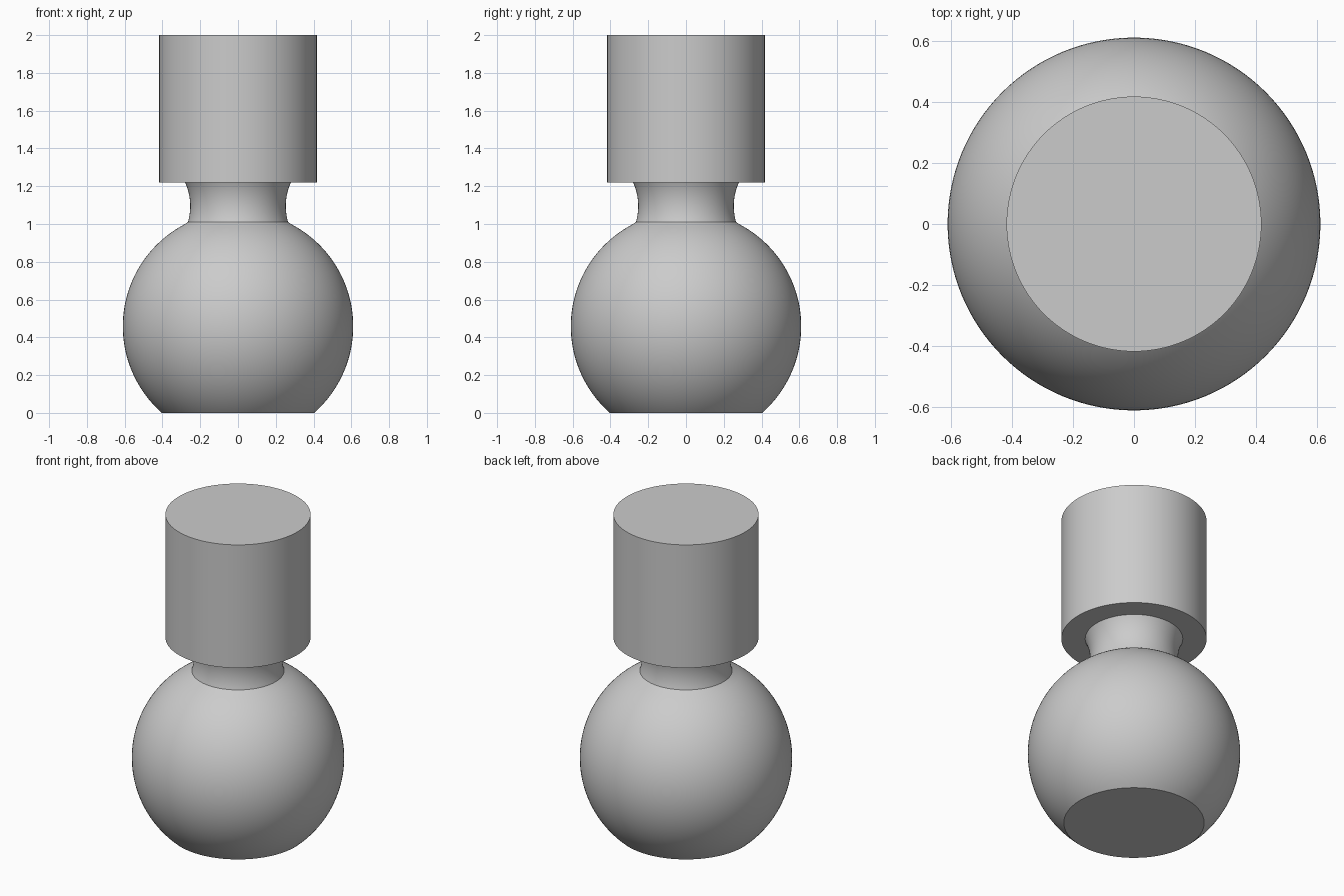
import bpy
import bmesh
from math import pi, sin, cos, asin, acos, sqrt

cube = bpy.data.objects.get("Cube")
if cube:
    bpy.data.objects.remove(cube, do_unlink=True)

SEGMENTS = 128

# One plain grey for the whole model
grey = bpy.data.materials.new("plain grey")
grey.use_nodes = True
grey.diffuse_color = (0.6, 0.6, 0.6, 1)
grey.node_tree.nodes["Principled BSDF"].inputs["Base Color"].default_value = grey.diffuse_color


def lathe(name, profile):
    """Turn a (radius, height) profile, listed bottom to top, around the z axis."""
    bm = bmesh.new()
    verts = [bm.verts.new((r, 0, z)) for r, z in profile]
    edges = [bm.edges.new(pair) for pair in zip(verts, verts[1:])]
    bmesh.ops.spin(bm, geom=verts + edges, cent=(0, 0, 0), axis=(0, 0, 1),
                   angle=2 * pi, steps=SEGMENTS, use_merge=True)
    bmesh.ops.remove_doubles(bm, verts=bm.verts, dist=1e-5)
    bm.normal_update()
    # Make the side wall face away from the axis
    side = max(bm.faces, key=lambda f: f.calc_center_median().xy.length * (1 - abs(f.normal.z)))
    if side.normal.xy.dot(side.calc_center_median().xy) < 0:
        bmesh.ops.reverse_faces(bm, faces=bm.faces)
    mesh = bpy.data.meshes.new(name)
    bm.to_mesh(mesh)
    bm.free()
    mesh.materials.append(grey)
    obj = bpy.data.objects.new(name, mesh)
    bpy.context.collection.objects.link(obj)
    bpy.ops.object.select_all(action="DESELECT")
    obj.select_set(True)
    bpy.context.view_layer.objects.active = obj
    bpy.ops.object.shade_smooth_by_angle(angle=pi / 6)
    return obj


# Main dimensions
ball_r, ball_z = 0.61, 0.458
neck_low, neck_high = 1.01, 1.22
waist_r, waist_z, waist_curve = 0.253, 1.095, 0.30
head_r, top_z = 0.417, 2.0


def neck_radius(z):
    return waist_r + waist_curve - sqrt(waist_curve ** 2 - (z - waist_z) ** 2)


# Ball with a flat foot, open where the neck joins
low = -asin(ball_z / ball_r)
high = acos(neck_radius(neck_low) / ball_r)
steps = 48
angles = [low + (high - low) * i / steps for i in range(steps + 1)]
ball = [(ball_r * cos(a), ball_z + ball_r * sin(a)) for a in angles]
ball[-1] = (neck_radius(neck_low), neck_low)
lathe("ball_body", [(0, 0)] + ball)

# Waisted neck
steps = 16
heights = [neck_low + (neck_high - neck_low) * i / steps for i in range(steps + 1)]
lathe("neck", [(neck_radius(z), z) for z in heights])

# Cylindrical head with a flat top and an underside ring
lathe("cylinder_head", [(neck_radius(neck_high), neck_high), (head_r, neck_high),
                        (head_r, top_z), (0, top_z)])
